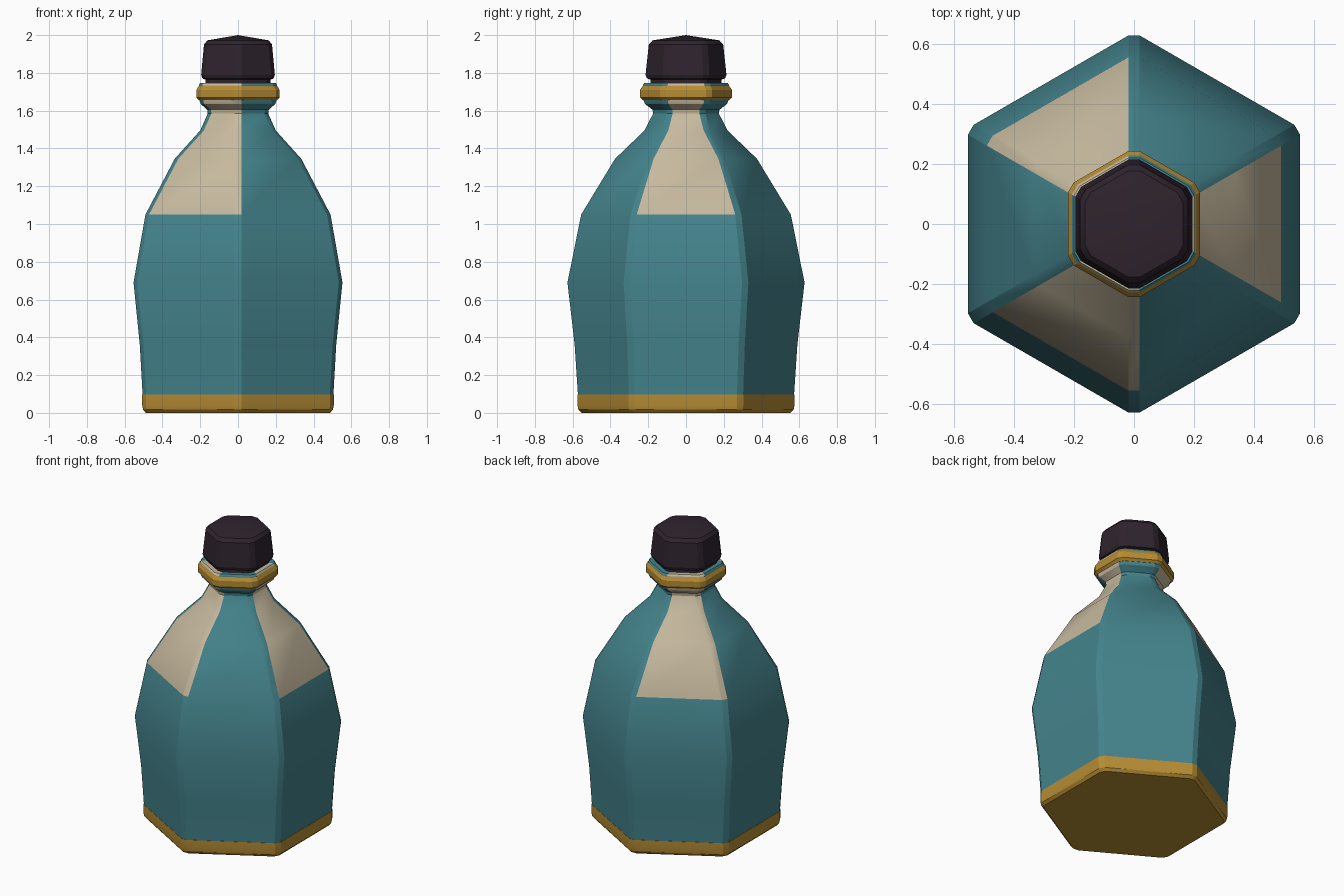
import bpy, math
from mathutils import Matrix, Vector

cube = bpy.data.objects.get("Cube")
if cube:
    bpy.data.objects.remove(cube, do_unlink=True)


def material(name, rgb):
    mat = bpy.data.materials.new(name)
    mat.use_nodes = True
    mat.diffuse_color = (*rgb, 1)
    mat.node_tree.nodes["Principled BSDF"].inputs["Base Color"].default_value = (*rgb, 1)
    return mat


teal = material("teal glaze", (0.058, 0.23, 0.265))
cream = material("cream glaze", (0.57, 0.49, 0.345))
gold = material("gold trim", (0.47, 0.265, 0.034))
plum = material("dark plum", (0.028, 0.017, 0.027))

CHAMFER = 0.019


def hexagon(apothem, z):
    """Hexagon with chamfered corners pointing along y."""
    points = []
    for k in range(6):
        turn = Matrix.Rotation(math.radians(30 + 60 * k), 3, 'Z')
        radius = apothem / math.cos(math.radians(30)) - CHAMFER / math.sqrt(3)
        points += [turn @ Vector((radius, side * CHAMFER, z)) for side in (-1, 1)]
    return points


def loft(name, profile, mats, cap_bottom=True, cap_top=True, apex=None, rule=None, closed=False):
    """Join chamfered hexagons of the given (apothem, height) pairs."""
    verts = [p for a, z in profile for p in hexagon(a, z)]
    n, rows = 12, len(profile)
    faces, slots = [], []
    for i in range(rows if closed else rows - 1):
        low, high = i * n, (i + 1) % rows * n
        for j in range(n):
            k = (j + 1) % n
            faces.append((low + j, low + k, high + k, high + j))
            slots.append(rule(profile[i][1], j) if rule else 0)
    top = (rows - 1) * n
    if apex is not None:
        verts.append(Vector((0, 0, apex)))
        faces += [(top + j, top + (j + 1) % n, rows * n) for j in range(n)]
    elif cap_top and not closed:
        faces.append(tuple(range(top, top + n)))
    if cap_bottom and not closed:
        faces.append(tuple(reversed(range(n))))
    slots += [0] * (len(faces) - len(slots))
    mesh = bpy.data.meshes.new(name)
    mesh.from_pydata(verts, [], faces)
    for mat in mats:
        mesh.materials.append(mat)
    mesh.polygons.foreach_set("material_index", slots)
    obj = bpy.data.objects.new(name, mesh)
    bpy.context.collection.objects.link(obj)
    bpy.ops.object.select_all(action='DESELECT')
    obj.select_set(True)
    bpy.context.view_layer.objects.active = obj
    bpy.ops.object.shade_smooth_by_angle(angle=math.radians(24))
    return obj


# Body: alternate sides are cream above the shoulder, two with a neighbouring corner
SHOULDER = 1.05


def shoulder_panels(z, side):
    return int(z >= SHOULDER and side in (3, 4, 7, 8, 11))


loft("bottle_body",
     [(0.505, 0.095), (0.52, 0.36), (0.553, 0.69), (0.49, SHOULDER), (0.335, 1.345),
      (0.2, 1.495), (0.16, 1.585), (0.163, 1.605), (0.197, 1.635), (0.207, 1.66),
      (0.207, 1.735), (0.2, 1.747), (0.165, 1.747)],
     [teal, cream], cap_bottom=False, rule=shoulder_panels)

# Gold foot band
loft("base_band", [(0.488, 0), (0.503, 0.018), (0.507, 0.04), (0.507, 0.098)], [gold])

# Gold ring around the lip
loft("neck_ring",
     [(0.195, 1.653), (0.207, 1.656), (0.22, 1.67), (0.22, 1.71), (0.205, 1.735), (0.19, 1.738)],
     [gold], closed=True)

# Stopper with a shallow pointed top
loft("stopper",
     [(0.172, 1.7), (0.172, 1.765), (0.188, 1.77), (0.195, 1.79),
      (0.18, 1.95), (0.163, 1.972)],
     [plum], apex=2.0)
